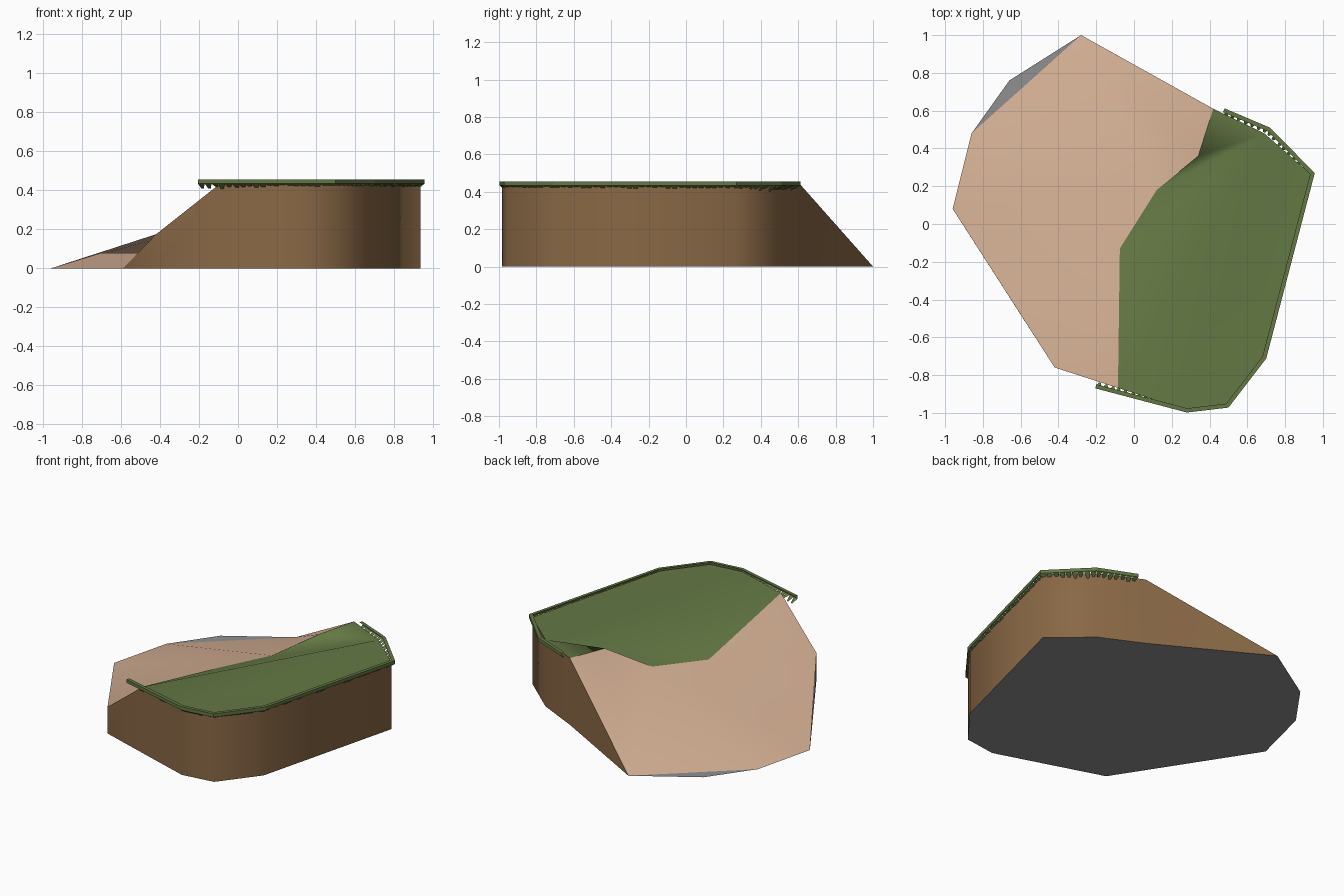
import bpy, random
from mathutils import Vector

if "Cube" in bpy.data.objects:
    bpy.data.objects.remove(bpy.data.objects["Cube"])

random.seed(3)


def material(name, r, g, b):
    m = bpy.data.materials.new(name)
    m.diffuse_color = (r, g, b, 1)
    m.use_nodes = True
    m.node_tree.nodes["Principled BSDF"].inputs["Base Color"].default_value = m.diffuse_color
    return m


GRASS = material("grass green", 0.127, 0.188, 0.058)
SAND = material("sand", 0.67, 0.44, 0.30)
EARTH = material("earth brown", 0.25, 0.138, 0.06)
STONE = material("base grey", 0.28, 0.28, 0.28)


def build(name, verts, faces, mat, smooth=False, up=0):
    """Mesh object; up=1/-1 forces faces to point up/down."""
    me = bpy.data.meshes.new(name)
    me.from_pydata([tuple(v) for v in verts], [], faces)
    me.update()
    if up:
        for p in me.polygons:
            if p.normal.z * up < 0:
                p.flip()
    for p in me.polygons:
        p.use_smooth = smooth
    me.materials.append(mat)
    ob = bpy.data.objects.new(name, me)
    bpy.context.collection.objects.link(ob)
    return ob


# Named corner points of the landform
T = 0.44
P = {
    'A': (-0.96, 0.08, 0), 'B': (-0.86, 0.48, 0), 'F': (-0.66, 0.76, 0),
    'D': (-0.28, 1.0, 0), 'G': (0.42, 0.61, T), 'H': (0.69, 0.48, T),
    'E': (0.935, 0.265, T), 'I': (0.685, -0.71, T), 'J': (0.495, -0.955, T),
    'K': (0.28, -0.985, T), 'M': (-0.085, -0.868, T), 'C': (-0.42, -0.76, 0.175),
    'R': (-0.59, -0.496, 0),
    'N': (0.34, 0.36, 0.43), 'O': (0.12, 0.18, 0.30), 'Q': (-0.075, -0.13, 0.28),
}


def patch(name, tris, mat, smooth):
    keys = sorted(set("".join(tris)))
    return build(name, [P[k] for k in keys],
                 [[keys.index(c) for c in t] for t in tris], mat, smooth, 1)


# Grass plateau with a shallow dip, and the beach slope
patch("grass_top", ["MKJIEH", "MHQ", "QHO", "OHN", "NHG"], GRASS, True)
patch("sand_slope", ["CMQ", "CQA", "AQO", "ABO", "BDO", "DNO", "DGN"], SAND, True)

# Flat base
build("base", [(P[k][0], P[k][1], 0) for k in "ABFDGHEIJKC"], [list(range(11))], STONE, False, -1)

# Earth cliff around the outside
ring = "RCMKJIEHGD"
verts, faces = [], []
for k in ring:
    x, y, z = P[k]
    verts += [(x, y, 0), (x, y, z)]
for i in range(len(ring) - 1):
    a, b = 2 * i, 2 * i + 2
    if i == 0:
        faces.append((a, b, b + 1))
    elif i == len(ring) - 2:
        faces.append((a, b, a + 1))
    else:
        faces.append((a, b, b + 1, a + 1))
build("earth_cliff", verts, faces, EARTH, True)

# Low sand lip beside the cliff end
build("sand_lip", [P['A'], P['R'], (-0.51, -0.62, 0.08), (-0.7, -0.324, 0.08)],
      [(0, 1, 2, 3)], SAND)

# Overhanging grass fringe: top flange, rim band and ragged teeth
path = [Vector(p) for p in ((-0.205, -0.87), (0.28, -0.998), (0.50, -0.972), (0.70, -0.712),
                            (0.957, 0.27), (0.72, 0.51), (0.48, 0.612))]
ZT, ZB, W = 0.456, 0.434, 0.022
dirs = [(b - a).normalized() for a, b in zip(path, path[1:])]
inward = []
for i in range(len(path)):
    n0 = dirs[max(i - 1, 0)]
    n1 = dirs[min(i, len(dirs) - 1)]
    n = Vector((-n0.y - n1.y, n0.x + n1.x)).normalized()
    inward.append(n / max(0.5, n.dot(Vector((-n1.y, n1.x)))))
verts, faces = [], []
for p, n in zip(path, inward):
    q = p + n * W
    verts += [(p.x, p.y, ZB), (p.x, p.y, ZT), (q.x, q.y, ZT)]
for i in range(len(path) - 1):
    a, b = 3 * i, 3 * i + 3
    faces += [(a, b, b + 1, a + 1), (a + 1, b + 1, b + 2, a + 2)]
for i, d in enumerate(dirs):
    n = Vector((-d.y, d.x))
    length = (path[i + 1] - path[i]).length
    count = max(2, round(length / 0.036))
    for j in range(count):
        s0, s1 = length * j / count, length * (j + 1) / count
        mid = (s0 + s1) / 2 + random.uniform(-0.006, 0.006)
        drop = random.uniform(0.016, 0.032)
        base = len(verts)
        for s, off, z in ((s0, 0, ZB), (s1, 0, ZB), (mid + 0.006, 0.035, ZB - drop),
                          (mid - 0.006, 0.035, ZB - drop)):
            q = path[i] + d * s + n * off
            verts.append((q.x, q.y, z))
        faces.append((base + 3, base + 2, base + 1, base))
build("grass_fringe", verts, faces, GRASS)
